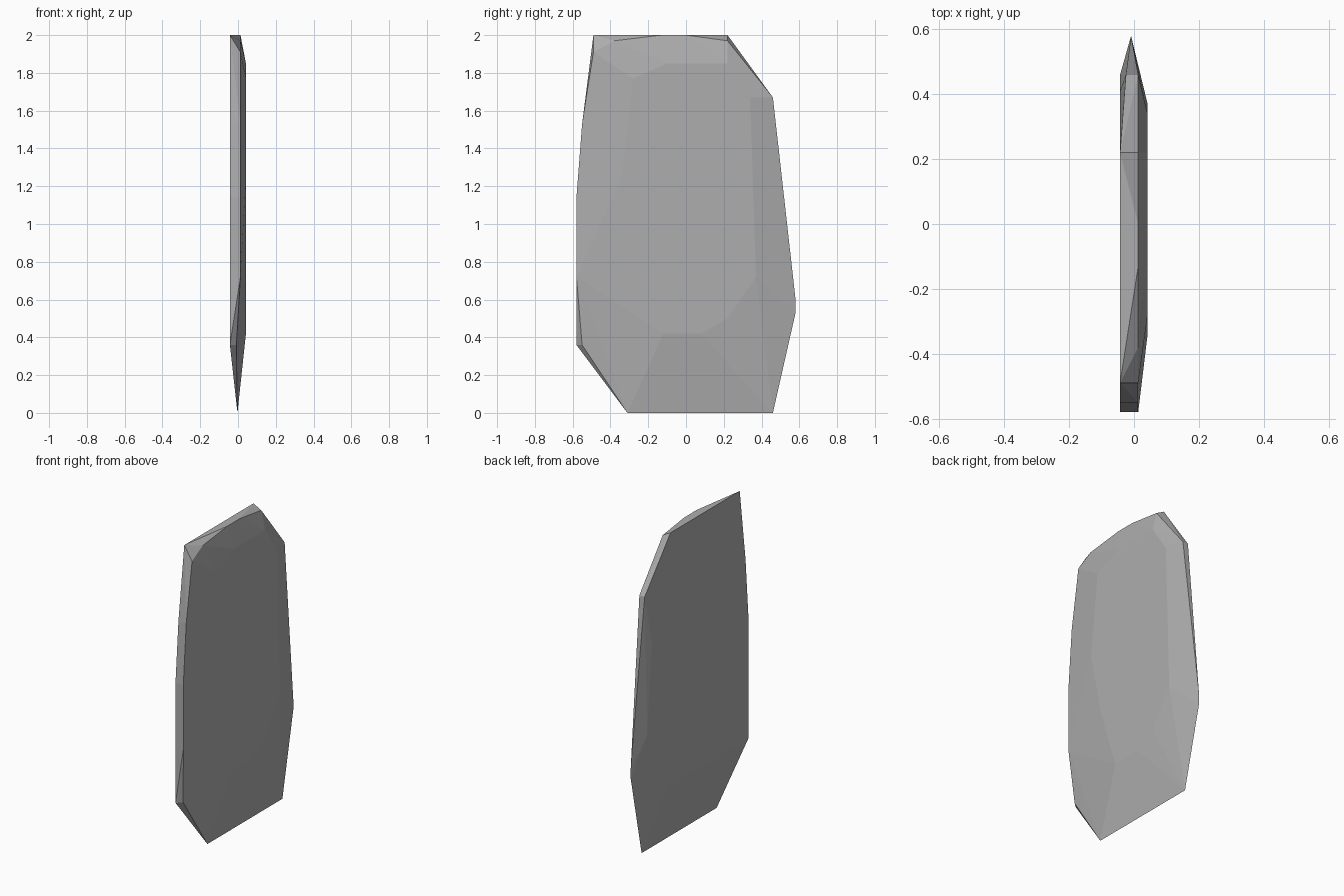
import bpy
import bmesh
import math

cube = bpy.data.objects.get("Cube")
if cube:
    bpy.data.objects.remove(cube, do_unlink=True)

# Stone colour
stone = bpy.data.materials.new("stone_grey")
stone.use_nodes = True
colour = (0.42, 0.42, 0.42, 1)
stone.diffuse_color = colour
stone.node_tree.nodes["Principled BSDF"].inputs["Base Color"].default_value = colour

# Slab cross-sections: depth x, then outline points (y, z)
sections = [
    # raised flat face
    (0.042, [(0.22, 1.85), (-0.1, 1.85), (-0.28, 1.77), (-0.34, 1.25), (-0.26, 0.85),
             (-0.12, 0.42), (0.08, 0.42), (0.22, 0.5), (0.37, 0.72), (0.34, 1.67)]),
    # rim below the raised face
    (0.013, [(0.22, 1.97), (0, 2), (-0.13, 2), (-0.38, 1.97), (-0.49, 1.91),
             (-0.55, 1.53), (-0.58, 1.14), (-0.58, 0.72), (0.46, 1.67)]),
    # pointed lower and rear edges
    (-0.003, [(0.46, 0), (-0.31, 0)]),
    (-0.009, [(0.58, 0.6), (0.58, 0.53), (-0.55, 0.36)]),
    (-0.025, [(0.46, 1.67)]),
    # broad flat face
    (-0.043, [(-0.49, 2), (0.22, 2), (0.41, 1.37), (0.46, 0.78), (0.25, 0.36),
              (-0.58, 0.36), (-0.58, 1.14), (-0.55, 1.53)]),
]

# Wrap the sections in one faceted skin
bm = bmesh.new()
for x, outline in sections:
    for y, z in outline:
        bm.verts.new((x, y, z))
result = bmesh.ops.convex_hull(bm, input=bm.verts)
loose = {v for v in result["geom_interior"] + result["geom_unused"]
         if isinstance(v, bmesh.types.BMVert)}
bmesh.ops.delete(bm, geom=list(loose), context="VERTS")
bmesh.ops.dissolve_limit(bm, angle_limit=math.radians(0.5),
                         verts=bm.verts, edges=bm.edges)
bmesh.ops.recalc_face_normals(bm, faces=bm.faces)

mesh = bpy.data.meshes.new("stone_slab")
bm.to_mesh(mesh)
bm.free()
mesh.materials.append(stone)
slab = bpy.data.objects.new("stone_slab", mesh)
bpy.context.collection.objects.link(slab)
